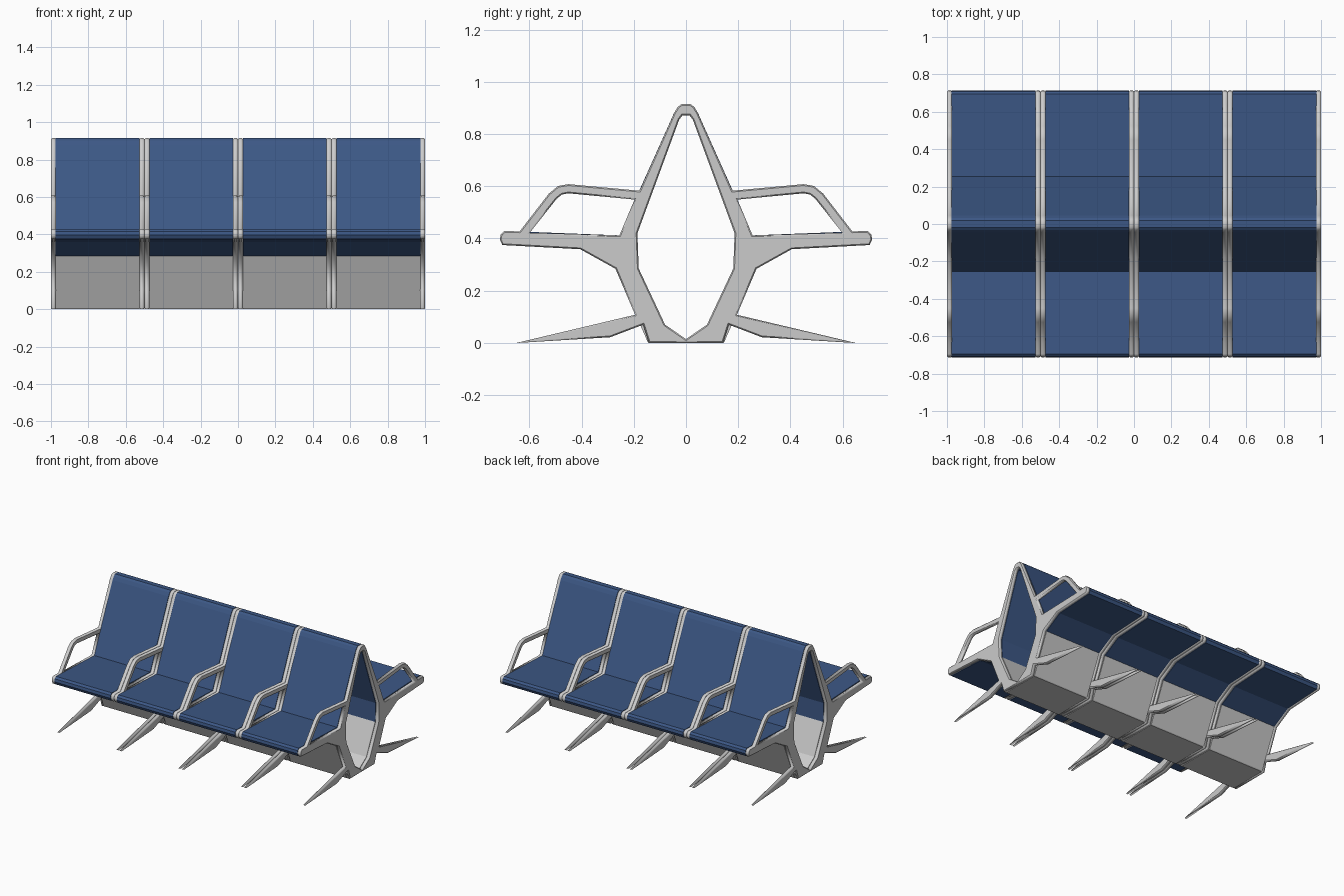
import bpy, bmesh, math
from mathutils import Matrix

if "Cube" in bpy.data.objects:
    bpy.data.objects.remove(bpy.data.objects["Cube"])


def material(name, rgb):
    m = bpy.data.materials.new(name)
    m.diffuse_color = (*rgb, 1.0)
    m.use_nodes = True
    m.node_tree.nodes["Principled BSDF"].inputs["Base Color"].default_value = m.diffuse_color
    return m


GREY = material("light grey metal", (0.60, 0.60, 0.60))
BLUE = material("blue upholstery", (0.045, 0.096, 0.235))


def both(half):
    """Close a right-hand half outline with its mirror image."""
    return half + [(-y, z) for y, z in reversed(half) if abs(y) > 1e-6]


def flip(loop):
    return [(-y, z) for y, z in loop]


def add_object(name, mesh, mat):
    mesh.materials.clear()
    mesh.materials.append(mat)
    ob = bpy.data.objects.new(name, mesh)
    bpy.context.collection.objects.link(ob)
    return ob


# side profiles as (y, z) points, right half only
BACK_TOP = [(0.018, 0.914), (0.032, 0.903), (0.046, 0.880)]
SEAT_EDGE = [(0.695, 0.429), (0.709, 0.416), (0.713, 0.396), (0.703, 0.375),
             (0.405, 0.359), (0.270, 0.284)]
ARM_OUTER = [(0.178, 0.583), (0.450, 0.608), (0.490, 0.601), (0.525, 0.572),
             (0.637, 0.427)]
LEG = [(0.195, 0.108), (0.650, 0.0), (0.290, 0.022), (0.164, 0.070), (0.142, 0.0)]
HOLE_TOP = [(0.014, 0.871), (0.026, 0.855), (0.186, 0.420), (0.181, 0.285)]
HOLE_LOW = [(0.080, 0.070), (0.0, 0.015)]
ARM_HOLE = [(0.197, 0.549), (0.450, 0.573), (0.475, 0.568), (0.495, 0.552),
            (0.598, 0.422), (0.255, 0.412)]


def frame_mesh():
    """Bevelled plate with a centre opening and two armrest openings."""
    cu = bpy.data.curves.new("frame_outline", 'CURVE')
    cu.dimensions = '2D'
    cu.fill_mode = 'BOTH'
    cu.extrude = 0.008
    cu.bevel_depth = 0.005
    cu.bevel_resolution = 0
    cu.offset = -0.005
    loops = [both(BACK_TOP + ARM_OUTER + SEAT_EDGE + LEG),
             both(HOLE_TOP + HOLE_LOW), ARM_HOLE, flip(ARM_HOLE)]
    for loop in loops:
        sp = cu.splines.new('POLY')
        sp.points.add(len(loop) - 1)
        for p, (y, z) in zip(sp.points, loop):
            p.co = (y, z, 0, 1)
        sp.use_cyclic_u = True
    tmp = bpy.data.objects.new("frame_outline", cu)
    bpy.context.collection.objects.link(tmp)
    dg = bpy.context.evaluated_depsgraph_get()
    me = bpy.data.meshes.new_from_object(tmp.evaluated_get(dg))
    bpy.data.objects.remove(tmp)
    # stand the plate up: local x, y, z become world y, z, x
    me.transform(Matrix(((0, 0, 1, 0), (1, 0, 0, 0), (0, 1, 0, 0), (0, 0, 0, 1))))
    bm = bmesh.new()
    bm.from_mesh(me)
    bmesh.ops.remove_doubles(bm, verts=bm.verts, dist=1e-5)
    bmesh.ops.recalc_face_normals(bm, faces=bm.faces)
    bm.to_mesh(me)
    bm.free()
    return me


def panel_mesh(name, loop, half_width):
    """Closed profile swept along x."""
    bm = bmesh.new()
    face = bm.faces.new([bm.verts.new((-half_width, y, z)) for y, z in loop])
    ext = bmesh.ops.extrude_face_region(bm, geom=[face], use_keep_orig=True)
    moved = [v for v in ext["geom"] if isinstance(v, bmesh.types.BMVert)]
    bmesh.ops.translate(bm, verts=moved, vec=(2 * half_width, 0, 0))
    bmesh.ops.recalc_face_normals(bm, faces=bm.faces)
    me = bpy.data.meshes.new(name)
    bm.to_mesh(me)
    bm.free()
    return me


# upholstered shell: both backrests and both seats
outer = BACK_TOP + [(0.193, 0.552), (0.255, 0.412)] + SEAT_EDGE
shell_loop = (outer + HOLE_TOP[::-1] + flip(HOLE_TOP) + flip(outer)[::-1])
# lower trough: grey sides and base
sides = [(0.270, 0.284), (0.147, 0.005), (0.142, 0.0)]
inner_low = [HOLE_TOP[-1], (0.080, 0.070)]
trough_loop = (sides + flip(sides)[::-1] + flip(inner_low)
               + [(0.0, 0.015)] + inner_low[::-1])

frame = frame_mesh()
shell = panel_mesh("seat_shell", shell_loop, 0.2245)
trough = panel_mesh("lower_panel", trough_loop, 0.2245)

# four seat modules, each with a frame at both ends
for i in range(4):
    cx = -0.75 + 0.5 * i
    add_object(f"seat_shell_{i + 1}", shell, BLUE).location.x = cx
    add_object(f"lower_panel_{i + 1}", trough, GREY).location.x = cx
    for side, s in (("left", -1), ("right", 1)):
        ob = add_object(f"{side}_frame_{i + 1}", frame, GREY)
        ob.location.x = cx + s * 0.2365
